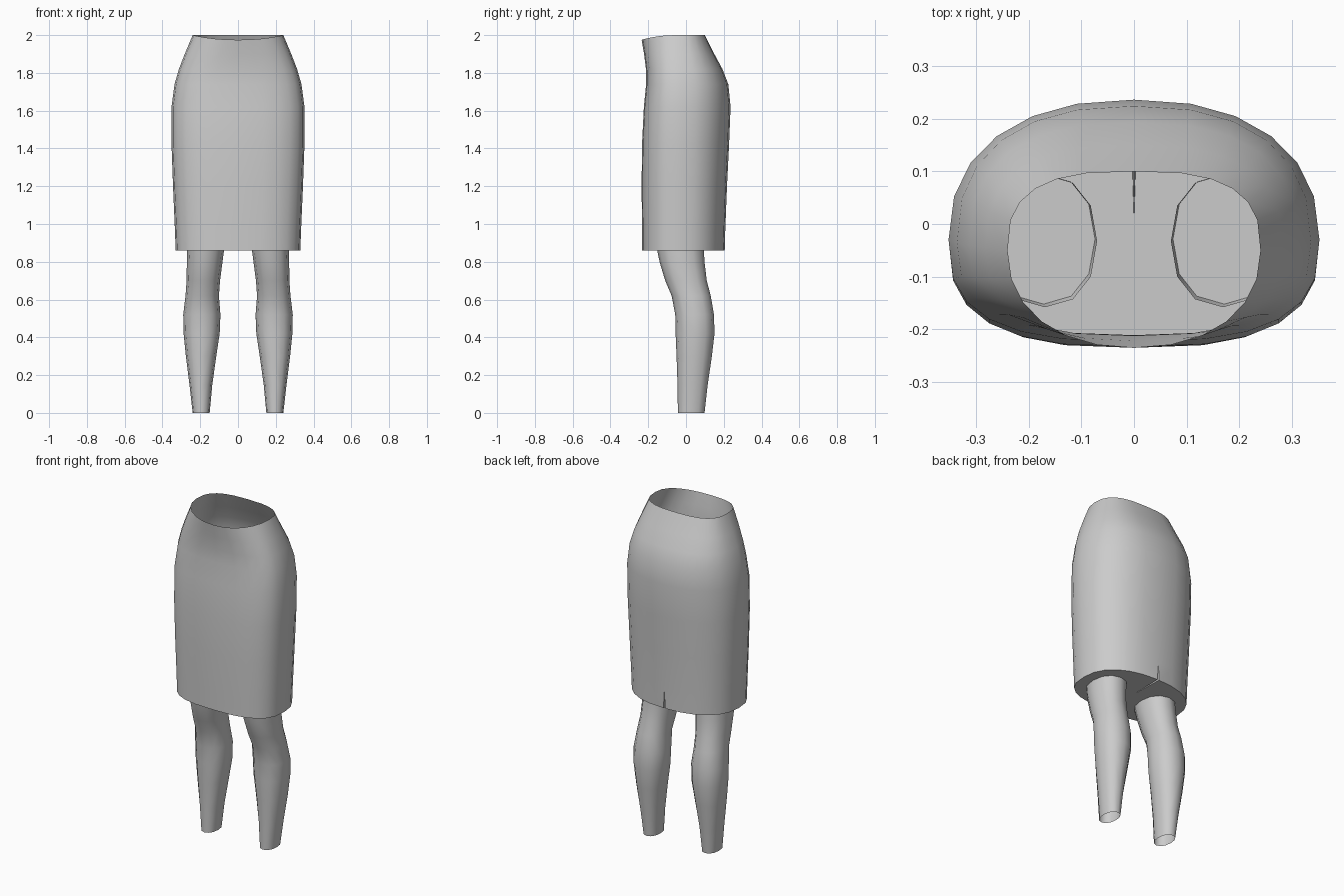
import bpy, bmesh, math

if "Cube" in bpy.data.objects:
    bpy.data.objects.remove(bpy.data.objects["Cube"])

grey = bpy.data.materials.new("plain grey")
grey.diffuse_color = (0.6, 0.6, 0.6, 1)
grey.use_nodes = True
grey.node_tree.nodes["Principled BSDF"].inputs["Base Color"].default_value = grey.diffuse_color


def spow(v, e):
    return math.copysign(abs(v) ** e, v)


def finish(name, bm):
    bmesh.ops.recalc_face_normals(bm, faces=bm.faces[:])
    me = bpy.data.meshes.new(name)
    bm.to_mesh(me)
    bm.free()
    me.materials.append(grey)
    ob = bpy.data.objects.new(name, me)
    bpy.context.collection.objects.link(ob)
    bpy.ops.object.select_all(action='DESELECT')
    ob.select_set(True)
    bpy.context.view_layer.objects.active = ob
    bpy.ops.object.shade_smooth_by_angle(angle=math.radians(42))
    return ob


# Skirt rings: z, half width, front y, back y, y of widest point, front and back roundness
SKIRT = [
    (2.00, 0.240, -0.235, 0.100, -0.050, 2.2, 2.8),
    (1.90, 0.282, -0.222, 0.150, -0.045, 2.4, 2.6),
    (1.82, 0.313, -0.212, 0.193, -0.040, 2.6, 2.5),
    (1.74, 0.336, -0.211, 0.224, -0.035, 2.7, 2.4),
    (1.62, 0.352, -0.223, 0.236, -0.030, 2.8, 2.3),
    (1.42, 0.352, -0.233, 0.228, -0.030, 2.8, 2.3),
    (1.20, 0.344, -0.235, 0.217, -0.030, 2.8, 2.3),
    (0.97, 0.334, -0.233, 0.208, -0.030, 2.8, 2.3),
    (0.86, 0.330, -0.232, 0.205, -0.030, 2.8, 2.3),
]
SIDES = 24

# Skirt with open waist, closed underside and a back vent
bm = bmesh.new()
rings = []
for k, (z, w, yf, yb, yc, nf, nb) in enumerate(SKIRT):
    ring = []
    for i in range(SIDES):
        t = 2 * math.pi * i / SIDES          # starts at the centre back
        s, c = math.sin(t), math.cos(t)
        n, h = (nb, yb - yc) if c > 0 else (nf, yc - yf)
        dip = 0.025 * c * c if k == 0 and c < 0 else 0
        ring.append(bm.verts.new((w * spow(s, 2 / n), yc + h * spow(c, 2 / n), z - dip)))
    ring.append(ring[0])
    rings.append(ring)

# Split the centre back hem to open the vent
hem = rings[-1]
hem[0].co.x = 0.006
hem[-1] = bm.verts.new((-0.006, hem[0].co.y, hem[0].co.z))
for a, b in zip(rings, rings[1:]):
    for i in range(SIDES):
        bm.faces.new((a[i], a[i + 1], b[i + 1], b[i]))

# Underside, notched by the vent, and the vent walls
apex = bm.verts.new((0, 0.005, 0.86))
for i in range(SIDES):
    bm.faces.new((hem[i], hem[i + 1], apex))
for v in (hem[0], hem[-1]):
    bm.faces.new((rings[-2][0], v, apex))
finish("skirt", bm)

# Leg rings: z, inner x, outer x, front y, back y
LEG = [
    (0.89, 0.070, 0.268, -0.158, 0.093),
    (0.80, 0.082, 0.271, -0.140, 0.098),
    (0.70, 0.095, 0.272, -0.110, 0.110),
    (0.62, 0.101, 0.278, -0.076, 0.131),
    (0.52, 0.093, 0.290, -0.057, 0.148),
    (0.42, 0.097, 0.288, -0.055, 0.151),
    (0.30, 0.115, 0.276, -0.050, 0.137),
    (0.15, 0.136, 0.257, -0.045, 0.115),
    (0.00, 0.150, 0.240, -0.043, 0.098),
]


def leg(name, side):
    bm = bmesh.new()
    n = 12
    rings = []
    for z, xi, xo, yf, yb in LEG:
        ring = []
        for i in range(n):
            t = 2 * math.pi * i / n
            x = (xi + xo) / 2 + (xo - xi) / 2 * spow(math.cos(t), 0.9)
            y = (yf + yb) / 2 + (yb - yf) / 2 * spow(math.sin(t), 0.9)
            ring.append(bm.verts.new((side * x, y, z)))
        rings.append(ring)
    for a, b in zip(rings, rings[1:]):
        for i in range(n):
            j = (i + 1) % n
            bm.faces.new((a[i], a[j], b[j], b[i]))
    finish(name, bm)


# Two legs, open at the ankles
leg("right_leg", 1)
leg("left_leg", -1)
